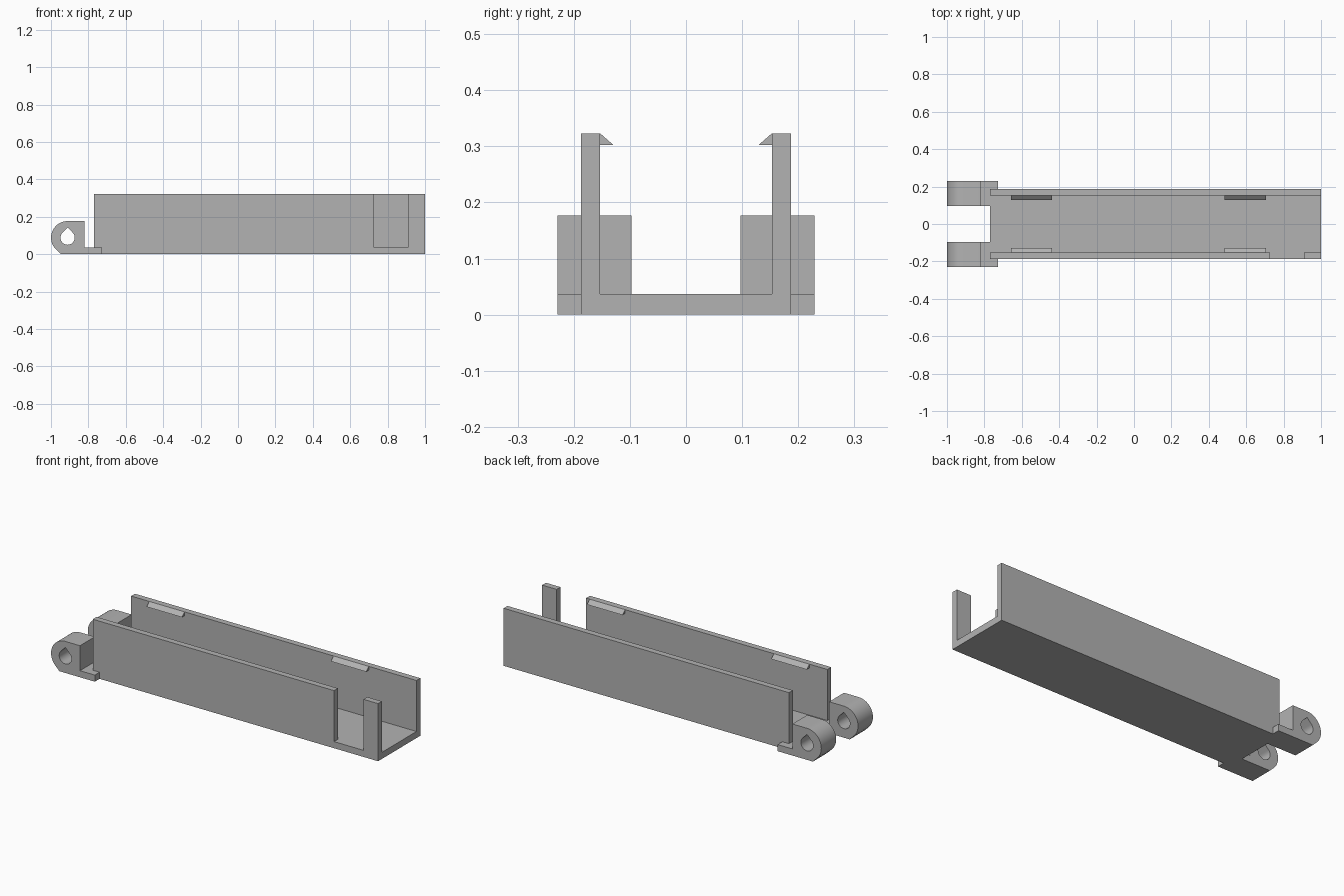
import bpy, bmesh
from math import cos, sin, radians
from mathutils import Vector

cube = bpy.data.objects.get("Cube")
if cube:
    bpy.data.objects.remove(cube, do_unlink=True)

grey = bpy.data.materials.new("plain grey")
grey.use_nodes = True
grey.diffuse_color = (0.45, 0.45, 0.45, 1)
grey.node_tree.nodes["Principled BSDF"].inputs["Base Color"].default_value = grey.diffuse_color


def prism(name, loops, axis, start, end):
    """Extrude a flat outline (further loops are holes) along x or y."""
    def place(p):
        return (start, p[0], p[1]) if axis == "x" else (p[0], start, p[1])
    bm = bmesh.new()
    edges = []
    for loop in loops:
        verts = [bm.verts.new(place(p)) for p in loop]
        edges += [bm.edges.new((v, verts[i - 1])) for i, v in enumerate(verts)]
    bmesh.ops.triangle_fill(bm, edges=edges, use_beauty=True)
    made = bmesh.ops.extrude_face_region(bm, geom=bm.faces[:])["geom"]
    step = Vector((end - start, 0, 0)) if axis == "x" else Vector((0, end - start, 0))
    bmesh.ops.translate(bm, vec=step, verts=[g for g in made if isinstance(g, bmesh.types.BMVert)])
    bmesh.ops.recalc_face_normals(bm, faces=bm.faces[:])
    bmesh.ops.dissolve_limit(bm, angle_limit=0.01, verts=bm.verts[:], edges=bm.edges[:])
    mesh = bpy.data.meshes.new(name)
    bm.to_mesh(mesh)
    bm.free()
    mesh.materials.append(grey)
    obj = bpy.data.objects.new(name, mesh)
    bpy.context.collection.objects.link(obj)
    return obj


def rect(a0, a1, z0, z1):
    return [(a0, z0), (a1, z0), (a1, z1), (a0, z1)]


def arc(cx, cz, r, a0, a1, n):
    angles = [radians(a0 + (a1 - a0) * i / n) for i in range(n + 1)]
    return [(cx + r * cos(a), cz + r * sin(a)) for a in angles]


FLOOR, TOP, INNER, OUTER = 0.037, 0.323, 0.153, 0.187
TRAY_BACK = -0.77

# U-shaped tray
half = [(OUTER, 0), (OUTER, TOP), (INNER, TOP), (INNER, FLOOR)]
section = half + [(-y, z) for y, z in reversed(half)]
tray = prism("tray", [section], "x", TRAY_BACK, 1)

# Opening in the front wall
cutter = prism("wall_opening_cutter", [rect(0.727, 0.91, FLOOR, 0.4)], "y", -0.25, -0.12)
cutter.hide_render = True
cut = tray.modifiers.new("wall opening", "BOOLEAN")
cut.operation, cut.object, cut.solver = "DIFFERENCE", cutter, "EXACT"
bpy.context.view_layer.objects.active = tray
bpy.ops.object.modifier_apply(modifier=cut.name)
bpy.data.objects.remove(cutter, do_unlink=True)

# Hinge lug outline: rounded end, sloped underside, flat foot, teardrop hole
CX, CZ, R, HOLE = -0.911, 0.0885, 0.0885, 0.038
lug = arc(CX, CZ, R, 90, 225, 28)
lug += [(CX - R * 0.414, 0), (TRAY_BACK, 0), (TRAY_BACK, FLOOR), (-0.82, FLOOR), (-0.82, CZ + R)]
hole = arc(CX, CZ, HOLE, 135, 405, 36) + [(CX, CZ + HOLE * 1.414)]

for side, label in ((1, "left"), (-1, "right")):
    hinge = prism(label + "_hinge_lug", [lug, hole], "y", side * 0.097, side * 0.229)
    bpy.ops.object.select_all(action="DESELECT")
    hinge.select_set(True)
    bpy.context.view_layer.objects.active = hinge
    bpy.ops.object.shade_smooth_by_angle(angle=radians(30))
    prism(label + "_foot_tab", [rect(TRAY_BACK, -0.728, 0, FLOOR)], "y", side * OUTER, side * 0.229)

    # Snap clips under the wall rim
    wedge = [(side * INNER, TOP), (side * 0.129, 0.302), (side * INNER, 0.302)]
    for x, place in ((-0.658, "rear"), (0.485, "fore")):
        prism(f"{label}_{place}_clip", [wedge], "x", x, x + 0.22)
